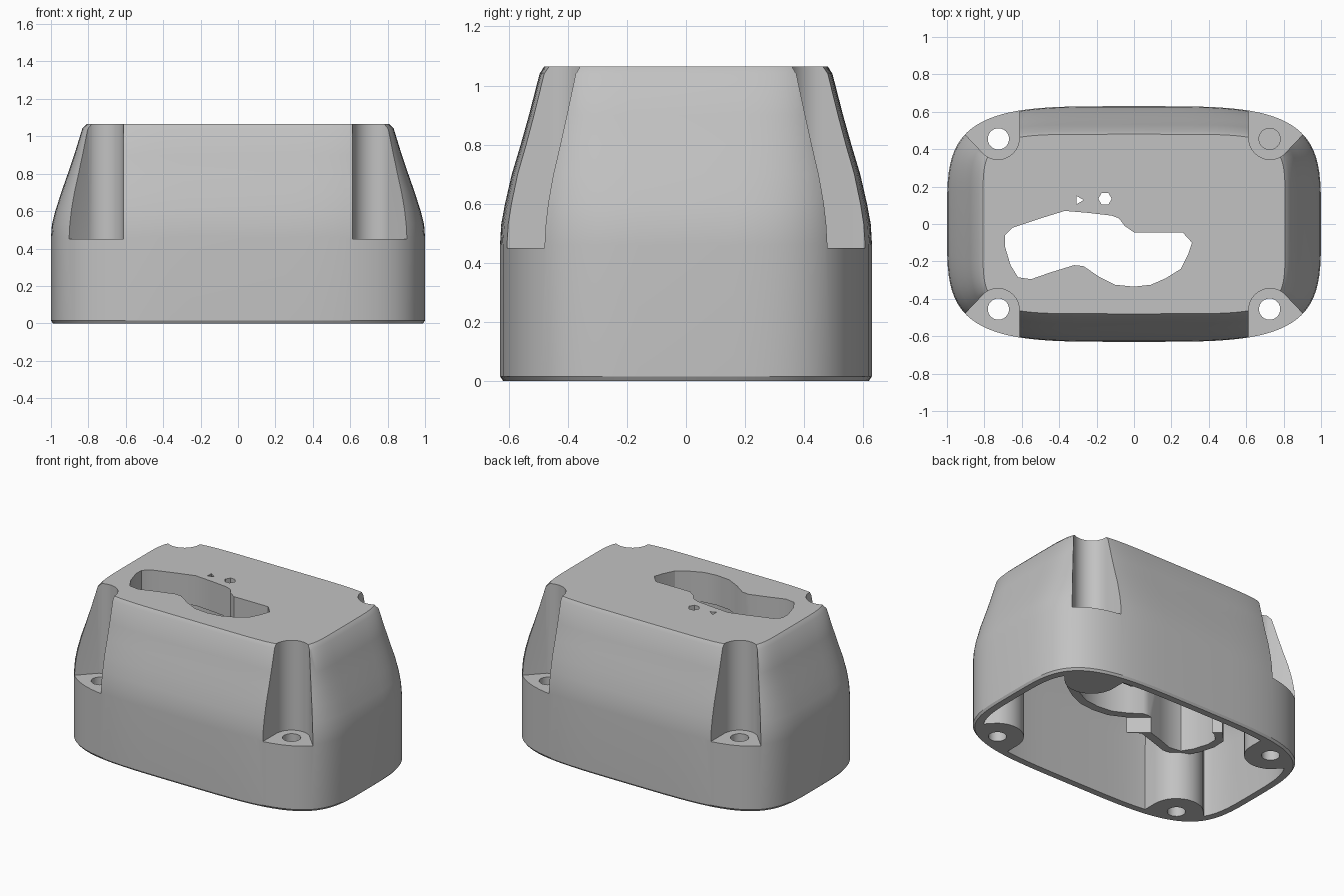
import bpy, bmesh
from math import cos, sin, pi, radians
from mathutils import Vector

cube = bpy.data.objects.get("Cube")
if cube:
    bpy.data.objects.remove(cube)

grey = bpy.data.materials.new("plain grey")
grey.use_nodes = True
GREY = (0.54, 0.54, 0.54, 1)
grey.diffuse_color = GREY
grey.node_tree.nodes["Principled BSDF"].inputs["Base Color"].default_value = GREY


def loft(name, rings):
    """Closed solid through rings of equal point count."""
    bm = bmesh.new()
    loops = [[bm.verts.new(p) for p in ring] for ring in rings]
    count = len(loops[0])
    for low, high in zip(loops, loops[1:]):
        for i in range(count):
            j = (i + 1) % count
            bm.faces.new((low[i], low[j], high[j], high[i]))
    bm.faces.new(loops[0][::-1])
    bm.faces.new(loops[-1])
    bmesh.ops.recalc_face_normals(bm, faces=bm.faces)
    mesh = bpy.data.meshes.new(name)
    bm.to_mesh(mesh)
    bm.free()
    mesh.materials.append(grey)
    obj = bpy.data.objects.new(name, mesh)
    bpy.context.collection.objects.link(obj)
    return obj


def prism(name, outline, z0, z1):
    return loft(name, [[(x, y, z) for x, y in outline] for z in (z0, z1)])


def disc(cx, cy, r, sides):
    return [(cx + r * cos(2 * pi * i / sides), cy + r * sin(2 * pi * i / sides))
            for i in range(sides)]


def oval(rx, ry, power, z, sides=96):
    """Rounded rectangle ring."""
    def squash(v):
        return abs(v) ** (2 / power) * (1 if v >= 0 else -1)
    return [(rx * squash(cos(a)), ry * squash(sin(a)), z)
            for a in (2 * pi * i / sides for i in range(sides))]


def cut(target, cutter):
    """Subtract the cutter and discard it."""
    cutter.hide_render = True
    mod = target.modifiers.new("cut", "BOOLEAN")
    mod.operation = "DIFFERENCE"
    mod.solver = "EXACT"
    mod.object = cutter
    bpy.context.view_layer.objects.active = target
    bpy.ops.object.modifier_apply(modifier=mod.name)
    bpy.data.objects.remove(cutter)


def grow(outline, d):
    """Offset a counter-clockwise outline outwards."""
    pts = [Vector(p) for p in outline]
    out = []
    for i, p in enumerate(pts):
        t = (pts[(i + 1) % len(pts)] - pts[i - 1]).normalized()
        out.append((p.x + d * t.y, p.y - d * t.x))
    return out


def corner_outline(sx, sy, r):
    """Screw recess plan: round inside, open towards the corner."""
    cx, cy = 0.728, 0.46
    pts = [(cx - r, 1.2)]
    for i in range(13):
        a = radians(180 + 128 * i / 12)
        pts.append((cx + r * cos(a), cy + r * sin(a)))
    x, y = pts[-1]
    pts += [(x + 0.57, y + 0.6), (x + 0.57, 1.2)]
    return [(sx * x, sy * y) for x, y in pts]


# Outer shell profile: half width, half depth, corner power, height
PROFILE = [(1.0, 0.63, 4, 0.015), (1.0, 0.63, 4, 0.46), (0.995, 0.626, 4, 0.53),
           (0.977, 0.613, 4.2, 0.6), (0.945, 0.59, 4.5, 0.7), (0.91, 0.56, 4.8, 0.8),
           (0.876, 0.532, 5.2, 0.9), (0.833, 0.496, 5.8, 1.04)]
WALL = 0.055
CEILING = 0.87
housing = loft("housing", [oval(0.99, 0.62, 4, 0)] + [oval(*p) for p in PROFILE]
               + [oval(0.808, 0.48, 6, 1.065)])

# Cavity under a thick top, leaving corner bosses and a stepped skirt around the slot
cavity = loft("cavity", [oval(w - WALL, d - WALL, n, z) for w, d, n, z in
                         [(1.0, 0.63, 4, -0.1)] + PROFILE[1:-2] + [(0.886, 0.54, 5, CEILING)]])
CORNERS = [(sx, sy) for sx in (-1, 1) for sy in (-1, 1)]
for sx, sy in CORNERS:
    cut(cavity, prism("boss", corner_outline(sx, sy, 0.17), -0.5, 1.5))

SLOT = [(-0.69, -0.06), (-0.69, -0.12), (-0.66, -0.22), (-0.62, -0.285), (-0.55, -0.295),
        (-0.45, -0.26), (-0.32, -0.22), (-0.27, -0.225), (-0.19, -0.28), (-0.1, -0.325),
        (0, -0.335), (0.09, -0.325), (0.17, -0.29), (0.25, -0.24), (0.29, -0.16),
        (0.31, -0.1), (0.26, -0.045), (0, -0.045), (-0.05, -0.01), (-0.08, 0.03),
        (-0.12, 0.045), (-0.25, 0.06), (-0.37, 0.07), (-0.5, 0.03), (-0.65, -0.02)]
SKIRT = grow(SLOT, 0.07)
cut(cavity, prism("skirt", SKIRT, 0.44, 1.5))
cut(cavity, prism("deep_skirt", SKIRT[-1:] + SKIRT[:9], 0.33, 1.5))
cut(housing, cavity)

# Corner screw recesses and their holes; one hole is blind
for sx, sy in CORNERS:
    cut(housing, prism("recess", corner_outline(sx, sy, 0.115), 0.45, 1.5))
    bottom = 0.1 if sx > 0 and sy > 0 else -0.5
    cut(housing, prism("screw_hole", disc(sx * 0.725, sy * 0.455, 0.057, 24), bottom, 0.9))

# Top slot, slightly wider below the top plate, and two small holes beside it
cut(housing, prism("slot", SLOT, -0.5, 1.5))
cut(housing, prism("slot_relief", grow(SLOT, 0.015), -0.5, CEILING - 0.01))
cut(housing, prism("pin_hole", disc(-0.155, 0.135, 0.036, 6), 0.2, 1.5))
cut(housing, prism("notch_hole", disc(-0.295, 0.128, 0.026, 3), 0.2, 1.5))

bpy.ops.object.select_all(action="DESELECT")
housing.select_set(True)
bpy.context.view_layer.objects.active = housing
bpy.ops.object.shade_smooth_by_angle(angle=radians(30))
